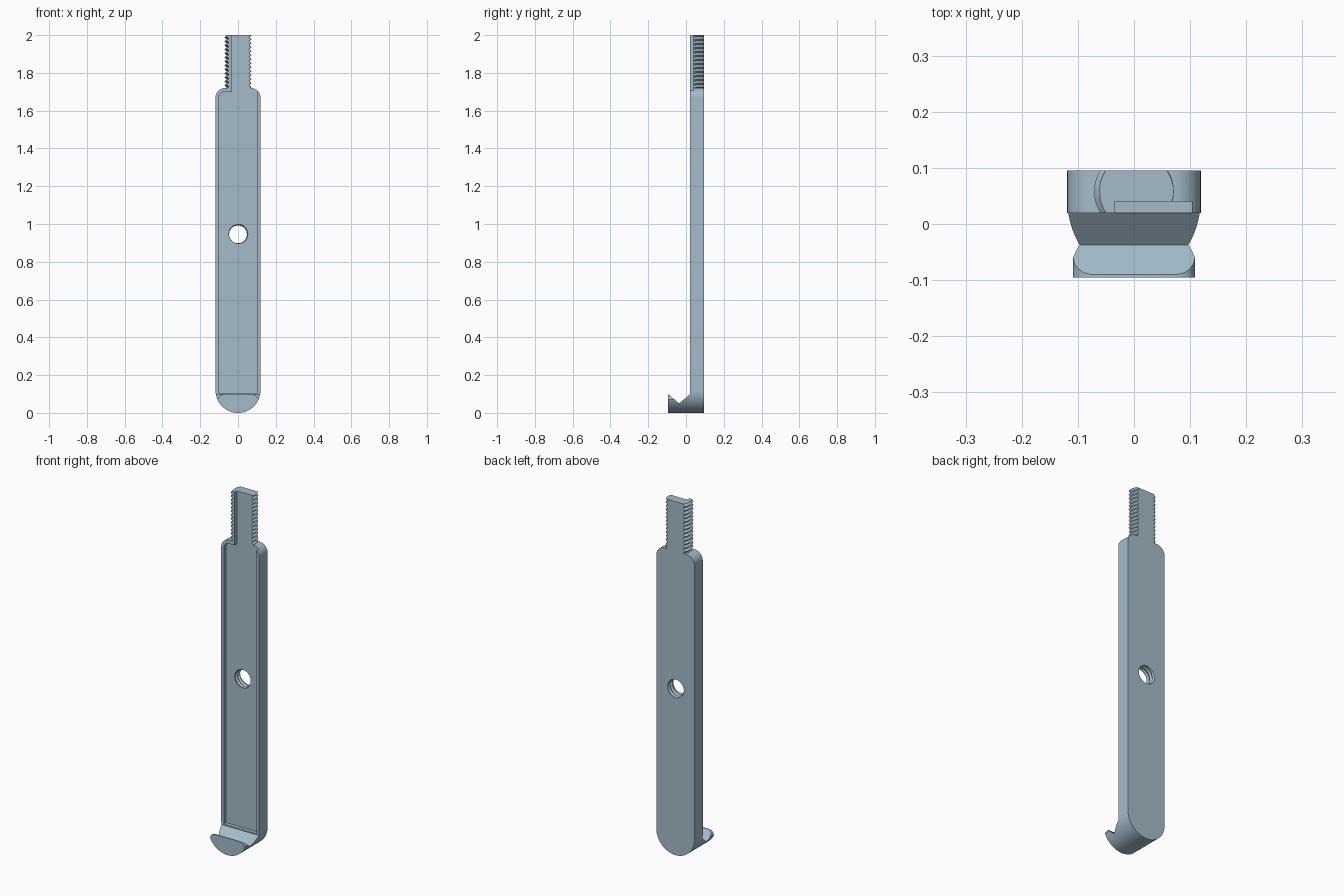
import bpy, bmesh, math
from mathutils import Matrix

if "Cube" in bpy.data.objects:
    bpy.data.objects.remove(bpy.data.objects["Cube"])

FRONT, BACK, R = 0.02, 0.095, 0.119   # plate faces and half width

steel = bpy.data.materials.new("blue grey steel")
steel.diffuse_color = (0.37, 0.50, 0.59, 1)
steel.use_nodes = True
steel.node_tree.nodes["Principled BSDF"].inputs["Base Color"].default_value = steel.diffuse_color


def make(name, verts, faces):
    bm = bmesh.new()
    vs = [bm.verts.new(v) for v in verts]
    for f in faces:
        bm.faces.new([vs[i] for i in f])
    bmesh.ops.recalc_face_normals(bm, faces=bm.faces)
    me = bpy.data.meshes.new(name)
    bm.to_mesh(me)
    bm.free()
    me.materials.append(steel)
    ob = bpy.data.objects.new(name, me)
    bpy.context.collection.objects.link(ob)
    return ob


def prism(name, pts, a, b, axis="y"):
    """Extrude a closed profile: (x, z) along y, or (y, z) along x."""
    n = len(pts)
    put = (lambda p, d: (p[0], d, p[1])) if axis == "y" else (lambda p, d: (d, p[0], p[1]))
    verts = [put(p, a) for p in pts] + [put(p, b) for p in pts]
    faces = [list(range(n)), list(range(2 * n - 1, n - 1, -1))]
    faces += [[i, (i + 1) % n, n + (i + 1) % n, n + i] for i in range(n)]
    return make(name, verts, faces)


def arc(cx, cz, r, a0, a1, n):
    return [(cx + r * math.cos(math.radians(a0 + (a1 - a0) * i / n)),
             cz + r * math.sin(math.radians(a0 + (a1 - a0) * i / n))) for i in range(n + 1)]


def screw(name, core, crest, pitch, turns, n=40):
    """Closed helical V-thread solid standing on the origin."""
    m = n * turns

    def at(k, r, dz):
        t = 2 * math.pi * k / n
        return (r * math.cos(t), r * math.sin(t), pitch * (k / n + dz))
    verts = [at(k, core, 0) for k in range(m + n + 1)]
    c = len(verts)
    verts += [at(k, crest, 0.5) for k in range(m + 1)]
    faces = []
    for k in range(m):
        faces.append([k, k + 1, c + k + 1, c + k])
        faces.append([c + k, c + k + 1, k + n + 1, k + n])
    # fan caps on both ends
    for start in (0, m):
        loop = list(range(start, start + n + 1)) + [c + start]
        verts.append((0, 0, pitch * (start / n + 0.5)))
        faces += [[loop[i], loop[(i + 1) % len(loop)], len(verts) - 1] for i in range(len(loop))]
    return make(name, verts, faces)


def boolean(ob, other, op):
    mod = ob.modifiers.new(op.lower(), "BOOLEAN")
    mod.operation, mod.object, mod.solver = op, other, "EXACT"
    bpy.context.view_layer.objects.active = ob
    bpy.ops.object.modifier_apply(modifier=mod.name)
    bpy.data.objects.remove(other)


# Plate with round foot and rounded shoulders, full depth
outline = (arc(0, R, R, 180, 360, 48) + arc(R - 0.05, 1.67, 0.05, 0, 90, 10)
           + arc(-R + 0.05, 1.67, 0.05, 90, 180, 10))
body = prism("strap_body", outline, -BACK, BACK)

# Side profile leaves the thin plate, the V notch and the hook
side = [(-0.2, 0.097), (-0.09, 0.097), (-0.037, 0.05), (FRONT, 0.098), (FRONT, 2.1), (-0.2, 2.1)]
boolean(body, prism("notch_cutter", side, -0.3, 0.3, "x"), "DIFFERENCE")

# Rounded upper corners of the hook
for s in (-1, 1):
    corner = [(0.2, 0.068), (0.109, 0.068), (0.106, 0.08), (0.1, 0.088), (0.09, 0.094),
              (0.075, 0.0975), (0.075, 0.12), (0.2, 0.12)]
    boolean(body, prism("corner_cutter", [(s * x, z) for x, z in corner], -0.12, -0.037), "DIFFERENCE")

# Threaded stud, flattened front and back
stud = screw("stud", 0.061, 0.071, 0.0212, 19)
stud.data.transform(Matrix.Translation((0, 0.058, 1.65)))
flat = [(-0.1, 1.69), (0.1, 1.69), (0.1, 2.0), (-0.1, 2.0)]
boolean(stud, prism("stud_slab", flat, FRONT, BACK), "INTERSECT")
boolean(body, stud, "UNION")

# Front recess, running up the stud as an open channel
recess = ([(-0.103, 0.105), (0.103, 0.105), (0.103, 2.1), (-0.035, 2.1), (-0.035, 1.7)]
          + arc(-0.068, 1.665, 0.035, 90, 180, 8))
boolean(body, prism("recess_cutter", recess, -0.05, 0.04), "DIFFERENCE")

# Tapped hole through the plate
tap = screw("tap", 0.047, 0.054, 0.0212, 8)
tap.data.transform(Matrix.Translation((0, 0.16, 0.945)) @ Matrix.Rotation(math.pi / 2, 4, "X"))
boolean(body, tap, "DIFFERENCE")

bpy.ops.object.select_all(action="DESELECT")
body.select_set(True)
bpy.context.view_layer.objects.active = body
bpy.ops.object.shade_smooth_by_angle(angle=math.radians(30))
